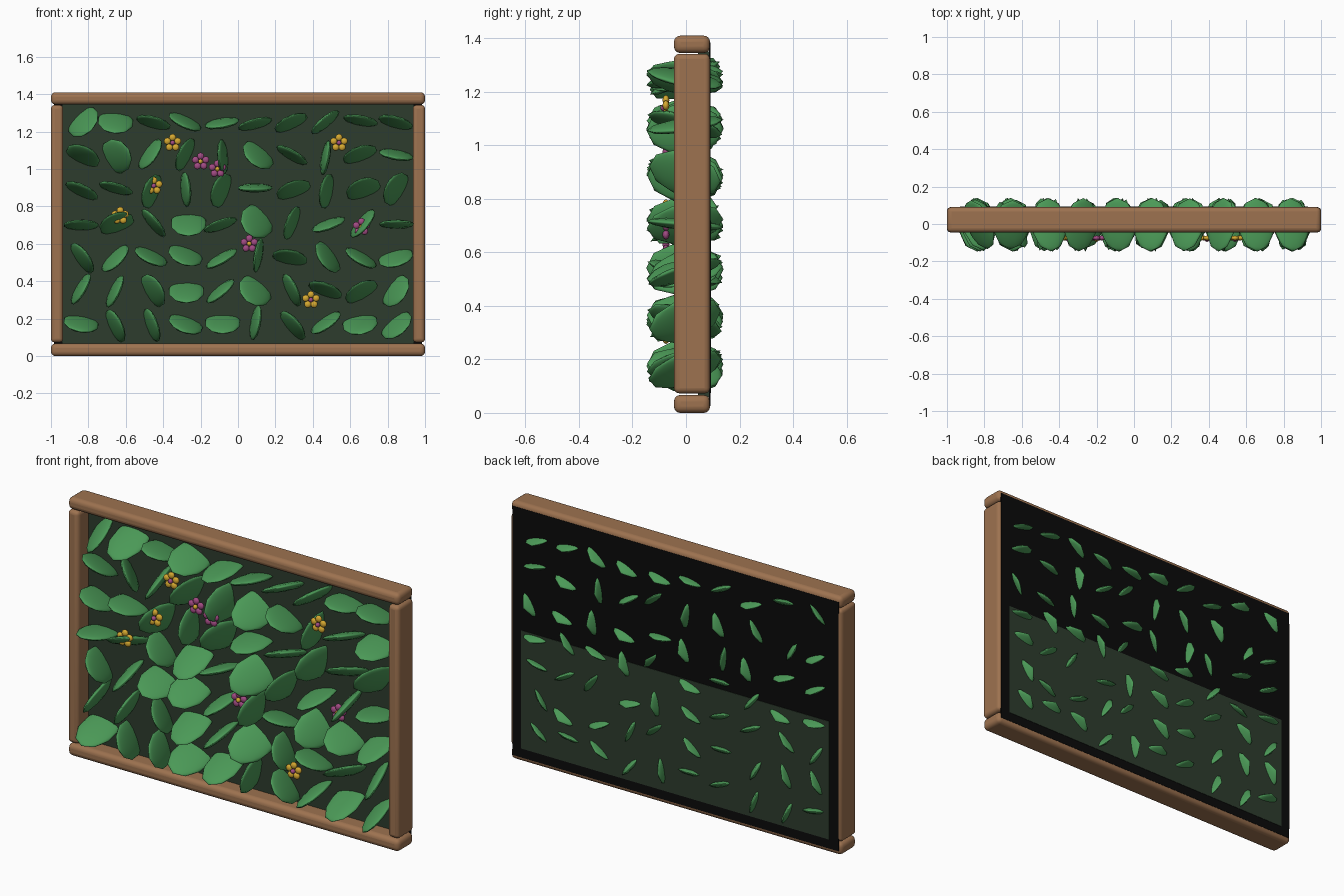
import bpy, math, random
from mathutils import Matrix, Vector

random.seed(4)
cube = bpy.data.objects.get("Cube")
if cube:
    bpy.data.objects.remove(cube, do_unlink=True)


def material(name, rgb):
    m = bpy.data.materials.new(name)
    m.use_nodes = True
    m.diffuse_color = (*rgb, 1)
    m.node_tree.nodes["Principled BSDF"].inputs["Base Color"].default_value = (*rgb, 1)
    return m


wood = material("warm wood", (0.34, 0.17, 0.08))
leaf_green = material("leaf green", (0.07, 0.32, 0.095))
moss = material("dark moss", (0.027, 0.045, 0.027))
black = material("black backing", (0.003, 0.003, 0.003))
yellow = material("petal yellow", (0.68, 0.4, 0.03))
pink = material("petal magenta", (0.36, 0.07, 0.23))


def box(name, low, high, mat, bevel=0):
    low, high = Vector(low), Vector(high)
    bpy.ops.mesh.primitive_cube_add(size=1, location=(low + high) / 2)
    ob = bpy.context.object
    ob.name = name
    ob.scale = high - low
    bpy.ops.object.transform_apply(location=False, rotation=False, scale=True)
    ob.data.materials.append(mat)
    if bevel:
        mod = ob.modifiers.new("rounded edges", "BEVEL")
        mod.width = bevel
        mod.segments = 4
        bpy.ops.object.shade_smooth_by_angle(angle=math.radians(40))
    return ob


def ball_mesh(name, mat, detail):
    bpy.ops.mesh.primitive_ico_sphere_add(subdivisions=detail, radius=1)
    ob = bpy.context.object
    ob.data.materials.append(mat)
    bpy.ops.object.shade_smooth()
    mesh = ob.data
    mesh.name = name
    bpy.data.objects.remove(ob)
    return mesh


def place(name, mesh, matrix):
    ob = bpy.data.objects.new(name, mesh)
    bpy.context.collection.objects.link(ob)
    ob.matrix_world = matrix
    return ob


# Wooden frame
FRONT, BACK = -0.045, 0.09
box("bottom_rail", (-1, FRONT, 0), (1, BACK, 0.067), wood, 0.024)
box("top_rail", (-1, FRONT, 1.345), (1, BACK, 1.41), wood, 0.024)
for side, name in ((1, "left_post"), (-1, "right_post")):
    x = side * 0.9675
    box(name, (x - 0.0325, FRONT, 0.073), (x + 0.0325, BACK, 1.342), wood, 0.02)

# Planting panel and backing
box("planting_panel", (-0.94, 0.045, 0.06), (0.94, 0.086, 1.35), moss)
box("backing_sheet", (-0.985, 0.086, 0.025), (0.985, 0.0915, 1.385), black)
box("lower_back_panel", (-0.93, 0.09, 0.075), (0.93, 0.0935, 0.72), moss)

# Leaves: in-plane angle (tens of degrees) and visible width (hundredths), bottom row first
ANGLES = (
    (17, 11.5, 11, 16, 0, 8, 13, 3.5, 1, 4),
    (6, 6.5, 12, 0, 4, 14, 11.5, 16, 3, 5.5),
    (12.5, 4.5, 15.5, 16, 3, 8, 17, 12.5, 15, 1.5),
    (0, 2, 13, 0, 2, 13, 7, 2, 5, 0),
    (15.5, 16.5, 7, 9.5, 7, 0, 2, 8, 2, 6),
    (15.5, 12, 5.5, 6.5, 9.5, 14, 15, 8, 2, 17),
    (4.5, 17.5, 16.5, 15.5, 1, 1.5, 2.5, 4, 17, 16.5),
)
WIDTHS = (
    (10, 8, 7, 10, 12, 6, 8, 7, 12, 11),
    (6, 6, 11, 13, 6, 15, 7, 8, 10, 12),
    (8, 8, 8, 11, 6, 5, 9, 10, 7, 10),
    (6, 12, 6, 14, 6, 17, 7, 6, 7, 5),
    (7, 6, 10, 6, 11, 5, 10, 8, 12, 12),
    (11, 16, 8, 8, 6, 12, 6, 5, 9, 6),
    (13, 13, 7, 7, 6, 6, 8, 6, 6, 7),
)
LENGTH, DEPTH, THIN = 0.097, 0.145, 0.022
leaf_mesh = ball_mesh("leaf", leaf_green, 2)
for row, (angles, widths) in enumerate(zip(ANGLES, WIDTHS)):
    for col, (angle, width) in enumerate(zip(angles, widths)):
        half = max(width / 200, THIN)
        tilt = math.asin(math.sqrt((half**2 - THIN**2) / (DEPTH**2 - THIN**2)))
        tilt *= random.choice((-1, 1))
        x = -0.835 + 0.187 * col + random.uniform(-0.01, 0.01)
        z = 0.17 + 0.18 * row + random.uniform(-0.01, 0.01)
        place(f"leaf_{row}_{col}", leaf_mesh,
              Matrix.Translation((x, -0.004, z))
              @ Matrix.Rotation(math.radians(-10 * angle), 4, "Y")
              @ Matrix.Rotation(tilt, 4, "X")
              @ Matrix.Diagonal((LENGTH, DEPTH, THIN, 1)))

# Flowers: five round petals about a contrasting centre
yellow_ball = ball_mesh("yellow_ball", yellow, 2)
pink_ball = ball_mesh("pink_ball", pink, 2)


def flower(name, x, z, petal, centre):
    y = -0.075
    for i in range(5):
        a = math.radians(90 + 72 * i)
        spot = (x + 0.029 * math.cos(a), y, z + 0.029 * math.sin(a))
        place(f"{name}_petal_{i}", petal,
              Matrix.Translation(spot) @ Matrix.Diagonal((0.019, 0.013, 0.019, 1)))
    place(f"{name}_centre", centre,
          Matrix.Translation((x, y - 0.008, z)) @ Matrix.Diagonal((0.013, 0.013, 0.013, 1)))


for i, (x, z) in enumerate(((-0.35, 1.14), (0.54, 1.14), (-0.45, 0.91), (-0.63, 0.75), (0.39, 0.3))):
    flower(f"yellow_flower_{i}", x, z, yellow_ball, pink_ball)
for i, (x, z) in enumerate(((-0.2, 1.04), (-0.11, 1.0), (0.06, 0.6), (0.66, 0.69))):
    flower(f"magenta_flower_{i}", x, z, pink_ball, yellow_ball)
